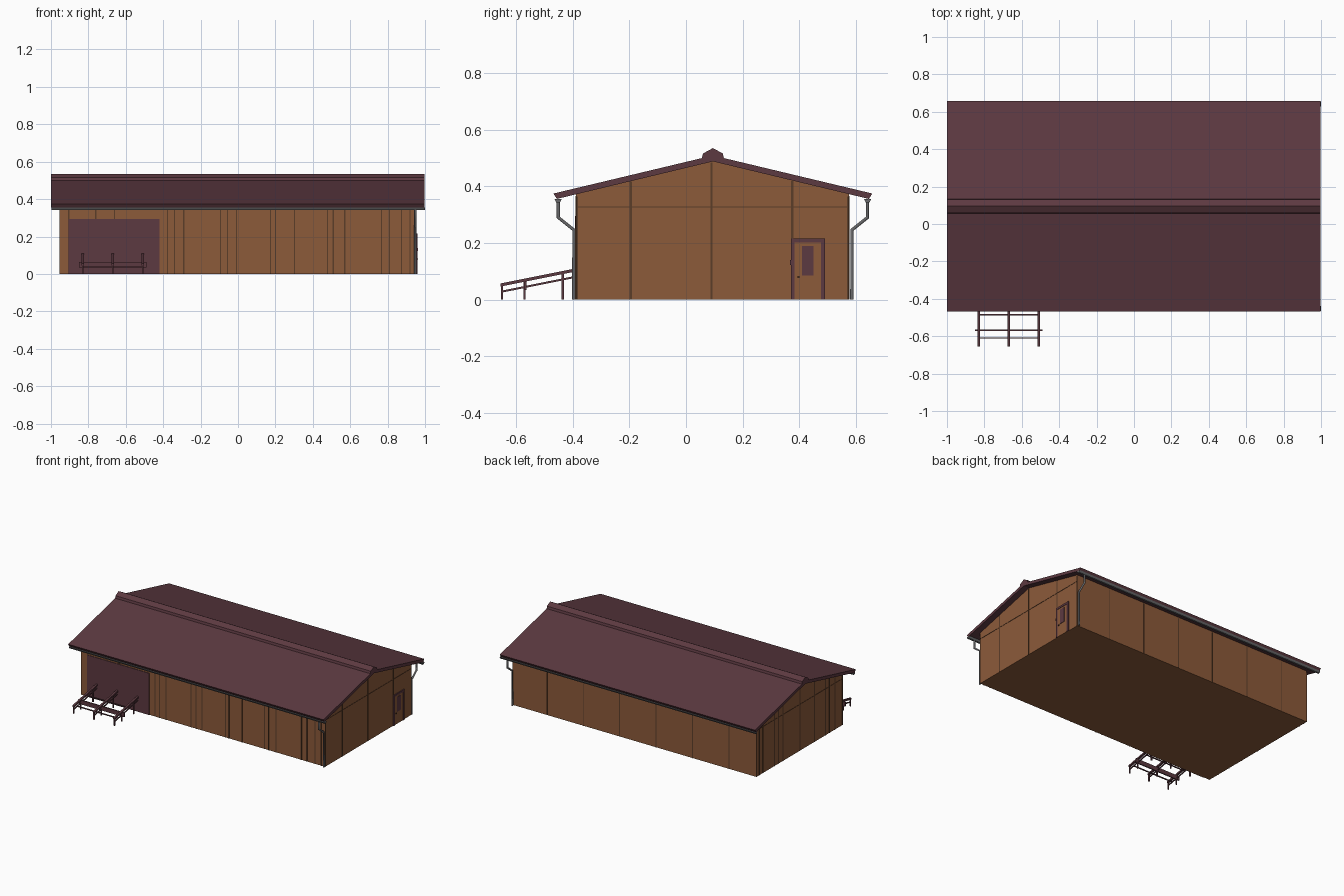
import bpy, bmesh

cube = bpy.data.objects.get("Cube")
if cube:
    bpy.data.objects.remove(cube, do_unlink=True)


def material(name, color):
    m = bpy.data.materials.new(name)
    m.use_nodes = True
    m.diffuse_color = (*color, 1)
    m.node_tree.nodes["Principled BSDF"].inputs["Base Color"].default_value = (*color, 1)
    return m


WOOD = material("brown wood", (0.262, 0.103, 0.042))
SEAM = material("dark wood seam", (0.105, 0.047, 0.022))
MAROON = material("maroon", (0.108, 0.041, 0.052))
GREY = material("pipe grey", (0.14, 0.14, 0.145))

WALL_X, FRONT, BACK, RIDGE_Y = 0.953, -0.388, 0.575, 0.095
RIDGE, SLOPE = 0.488, 0.237


def finish(name, bm, mat):
    bmesh.ops.recalc_face_normals(bm, faces=bm.faces)
    mesh = bpy.data.meshes.new(name)
    bm.to_mesh(mesh)
    bm.free()
    mesh.materials.append(mat)
    ob = bpy.data.objects.new(name, mesh)
    bpy.context.collection.objects.link(ob)
    return ob


def box(name, mat, x, y, z):
    """Box from (min, max) ranges."""
    bm = bmesh.new()
    bmesh.ops.create_cube(bm, size=1)
    for v in bm.verts:
        v.co = [r[0] + (c + 0.5) * (r[1] - r[0]) for c, r in zip(v.co, (x, y, z))]
    return finish(name, bm, mat)


def extrude_x(name, mat, profile, x0, x1):
    """Sweep a (y, z) outline along x."""
    bm = bmesh.new()
    face = bm.faces.new([bm.verts.new((x0, y, z)) for y, z in profile])
    moved = bmesh.ops.extrude_face_region(bm, geom=[face])["geom"]
    bmesh.ops.translate(bm, vec=(x1 - x0, 0, 0),
                        verts=[v for v in moved if isinstance(v, bmesh.types.BMVert)])
    return finish(name, bm, mat)


def pipe(name, mat, points, radius):
    curve = bpy.data.curves.new(name, "CURVE")
    curve.dimensions = "3D"
    curve.bevel_depth = radius
    curve.bevel_resolution = 1
    curve.use_fill_caps = True
    spline = curve.splines.new("POLY")
    spline.points.add(len(points) - 1)
    for p, co in zip(spline.points, points):
        p.co = (*co, 1)
        p.radius = 1
    curve.materials.append(mat)
    ob = bpy.data.objects.new(name, curve)
    bpy.context.collection.objects.link(ob)
    return ob


def under_roof(y):
    return RIDGE - SLOPE * abs(y - RIDGE_Y)


# Barn body with pitched gables
extrude_x("barn_walls", WOOD, [(FRONT, 0), (BACK, 0), (BACK, under_roof(BACK)),
          (RIDGE_Y, RIDGE), (FRONT, under_roof(FRONT))], -WALL_X, WALL_X)

# Two roof slopes and the ridge cap
for side, label in ((-1, "front"), (1, "back")):
    out = RIDGE_Y + side * 0.563
    extrude_x(label + "_roof", MAROON, [
        (RIDGE_Y, RIDGE), (RIDGE_Y, RIDGE + 0.021),
        (out, under_roof(out) + 0.02), (out - side * 0.012, under_roof(out) + 0.001)], -1, 0.996)
extrude_x("ridge_cap", MAROON, [(0.055, 0.495), (0.06, 0.516), (RIDGE_Y, 0.535),
          (0.13, 0.516), (0.135, 0.495)], -1, 0.996)

# Gutters and bent downpipes on both eaves
for side, label in ((-1, "front"), (1, "back")):
    def off(d):
        return RIDGE_Y + side * d
    extrude_x(label + "_gutter", GREY, [(off(0.56), 0.356), (off(0.553), 0.343),
              (off(0.54), 0.343), (off(0.533), 0.356)], -0.998, 1)
    pipe(label + "_downpipe", GREY, [(0.948, off(d), z) for d, z in
         ((0.546, 0.346), (0.546, 0.29), (0.491, 0.246), (0.491, 0))], 0.007)

# Plank seams on the long walls
front_seams = (-0.905, -0.76, -0.66, -0.377, -0.34, -0.29, -0.094, -0.056, -0.008, 0.174,
               0.2, 0.302, 0.479, 0.51, 0.57, 0.767, 0.81, 0.874, 0.92)
for x in front_seams:
    box("front_seam", SEAM, (x - 0.0035, x + 0.0035), (FRONT - 0.002, FRONT), (0, 0.365))
for i in range(6):
    x = 0.685 - i * 0.285
    box("back_seam", SEAM, (x - 0.003, x + 0.003), (BACK, BACK + 0.002), (0, 0.365))

# Gable seams
right_seams = (-0.195, 0.09, 0.375)
left_seams = (-0.3, -0.24, -0.195, -0.07, 0.09, 0.28, 0.33, 0.375, 0.5, 0.54)
for side, seams, label in ((1, right_seams, "left"), (-1, left_seams, "right")):
    xs = sorted((side * WALL_X, side * (WALL_X + 0.002)))
    for y in seams:
        low = 0.215 if side == 1 and y > 0.3 else 0
        box(label + "_gable_seam", SEAM, xs, (y - 0.004, y + 0.004), (low, under_roof(y) - 0.002))
    box(label + "_gable_rail", SEAM, xs, (FRONT, BACK), (0.326, 0.329))
    for y in (FRONT, BACK - 0.006):
        box(label + "_corner_trim", SEAM, xs, (y, y + 0.006), (0, 0.364))

# Sliding barn door
box("barn_door", MAROON, (-0.905, -0.42), (FRONT - 0.004, FRONT), (0, 0.295))

# Side door: frame, window and handle
X0 = WALL_X
for y in (0.37, 0.476):
    box("door_jamb", MAROON, (X0, X0 + 0.006), (y, y + 0.014), (0, 0.215))
box("door_head", MAROON, (X0, X0 + 0.006), (0.37, 0.49), (0.201, 0.215))
box("door_leaf", WOOD, (X0, X0 + 0.003), (0.384, 0.476), (0, 0.201))
box("door_window", MAROON, (X0, X0 + 0.005), (0.41, 0.45), (0.085, 0.19))
box("door_handle", SEAM, (X0, X0 + 0.01), (0.393, 0.4), (0.076, 0.083))
box("door_hinge", MAROON, (X0, X0 + 0.009), (0.368, 0.374), (0.122, 0.14))


# Loading ramp frame: sloping rails, legs and crossbars
def ramp_z(y):
    return 0.057 + (y + 0.655) * 0.2


for x in (-0.83, -0.67, -0.51):
    for name, half, drop, thick, start in (("ramp_rail", 0.007, 0, 0.011, -0.655),
                                           ("ramp_brace", 0.003, 0.026, 0.007, -0.648)):
        za, zb = ramp_z(start) - drop, ramp_z(FRONT) - drop
        extrude_x(name, MAROON, [(start, za), (FRONT, zb), (FRONT, zb - thick),
                                 (start, za - thick)], x - half, x + half)
    for y in (-0.65, -0.57, -0.435):
        box("ramp_leg", MAROON, (x - 0.004, x + 0.004), (y - 0.004, y + 0.004),
            (0, ramp_z(y) - 0.005))
for y, half, reach, drop, tall in ((-0.61, 0.003, 0.16, 0.026, 0.007),
                                   (-0.567, 0.004, 0.18, 0.01, 0.03),
                                   (-0.485, 0.003, 0.16, 0.026, 0.007)):
    top = ramp_z(y) - drop
    box("ramp_crossbar", MAROON, (-0.67 - reach, -0.67 + reach), (y - half, y + half),
        (top - tall, top))
